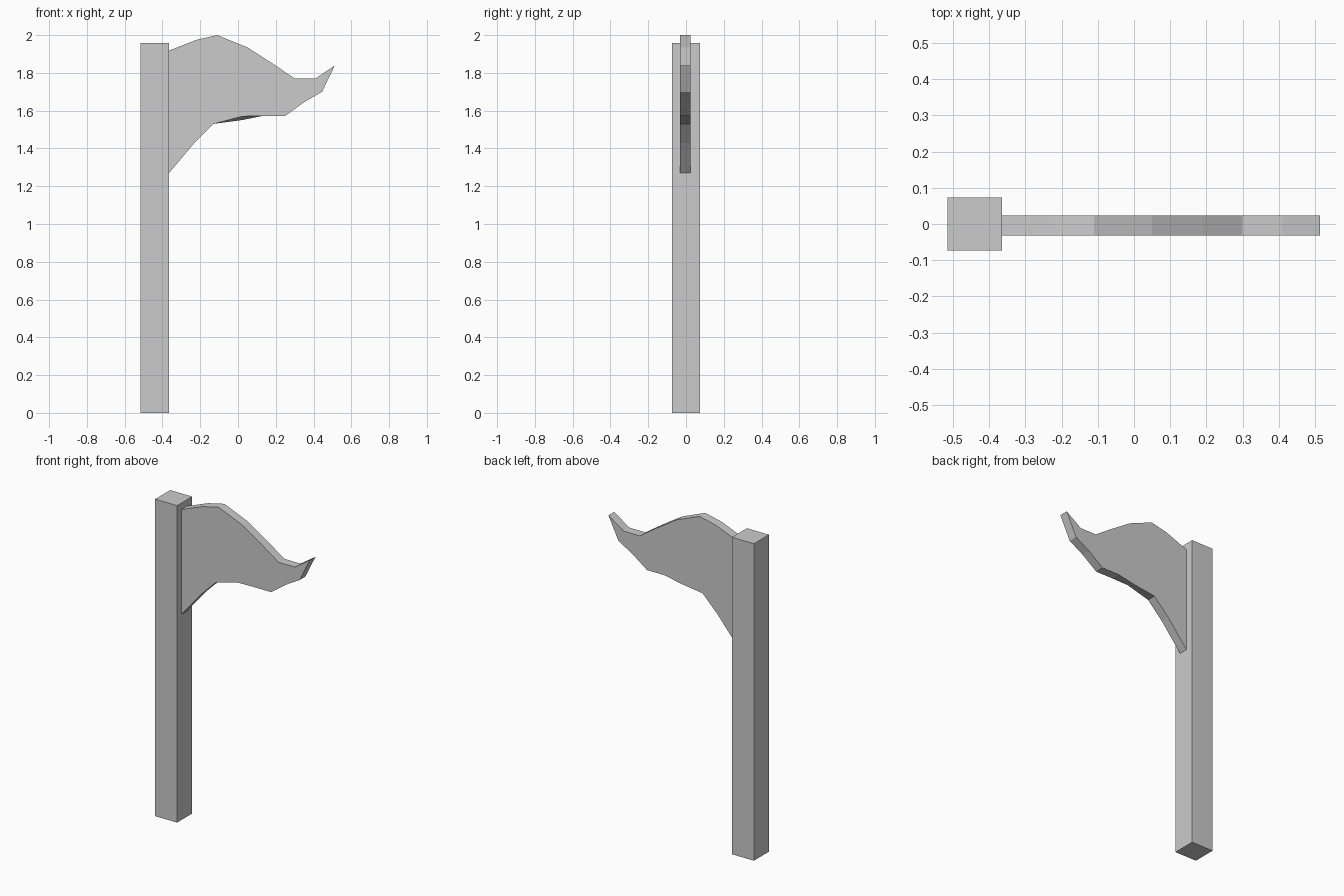
import bpy
import bmesh

if "Cube" in bpy.data.objects:
    bpy.data.objects.remove(bpy.data.objects["Cube"])


def make_object(name, bm):
    bmesh.ops.recalc_face_normals(bm, faces=bm.faces[:])
    mesh = bpy.data.meshes.new(name)
    bm.to_mesh(mesh)
    bm.free()
    obj = bpy.data.objects.new(name, mesh)
    bpy.context.collection.objects.link(obj)
    return obj


def loft(name, front, back, y0, y1):
    """Slab between a front and a back outline given in x, z."""
    bm = bmesh.new()
    a = [bm.verts.new((x, y0, z)) for x, z in front]
    b = [bm.verts.new((x, y1, z)) for x, z in back]
    bm.faces.new(a)
    bm.faces.new(b[::-1])
    n = len(a)
    for i in range(n):
        j = (i + 1) % n
        bm.faces.new((a[j], a[i], b[i], b[j]))
    return make_object(name, bm)


# Square pole
pole = [(-0.515, 0), (-0.365, 0), (-0.365, 1.958), (-0.515, 1.958)]
loft("pole", pole, pole, -0.073, 0.073)

# Waving flag panel, with one lower corner dipping at the back
upper = [(-0.365, 1.918), (-0.22, 1.975), (-0.11, 2.0), (0.05, 1.935),
         (0.19, 1.845), (0.30, 1.77), (0.41, 1.77), (0.513, 1.84)]
lower = [(0.445, 1.70), (0.35, 1.645), (0.25, 1.572), (0.13, 1.572),
         (0.02, 1.57), (-0.13, 1.53), (-0.23, 1.43), (-0.365, 1.27)]
front = upper + lower
back = [(x, 1.55) if x == 0.02 else (x, z) for x, z in front]
loft("flag", front, back, -0.032, 0.024)
